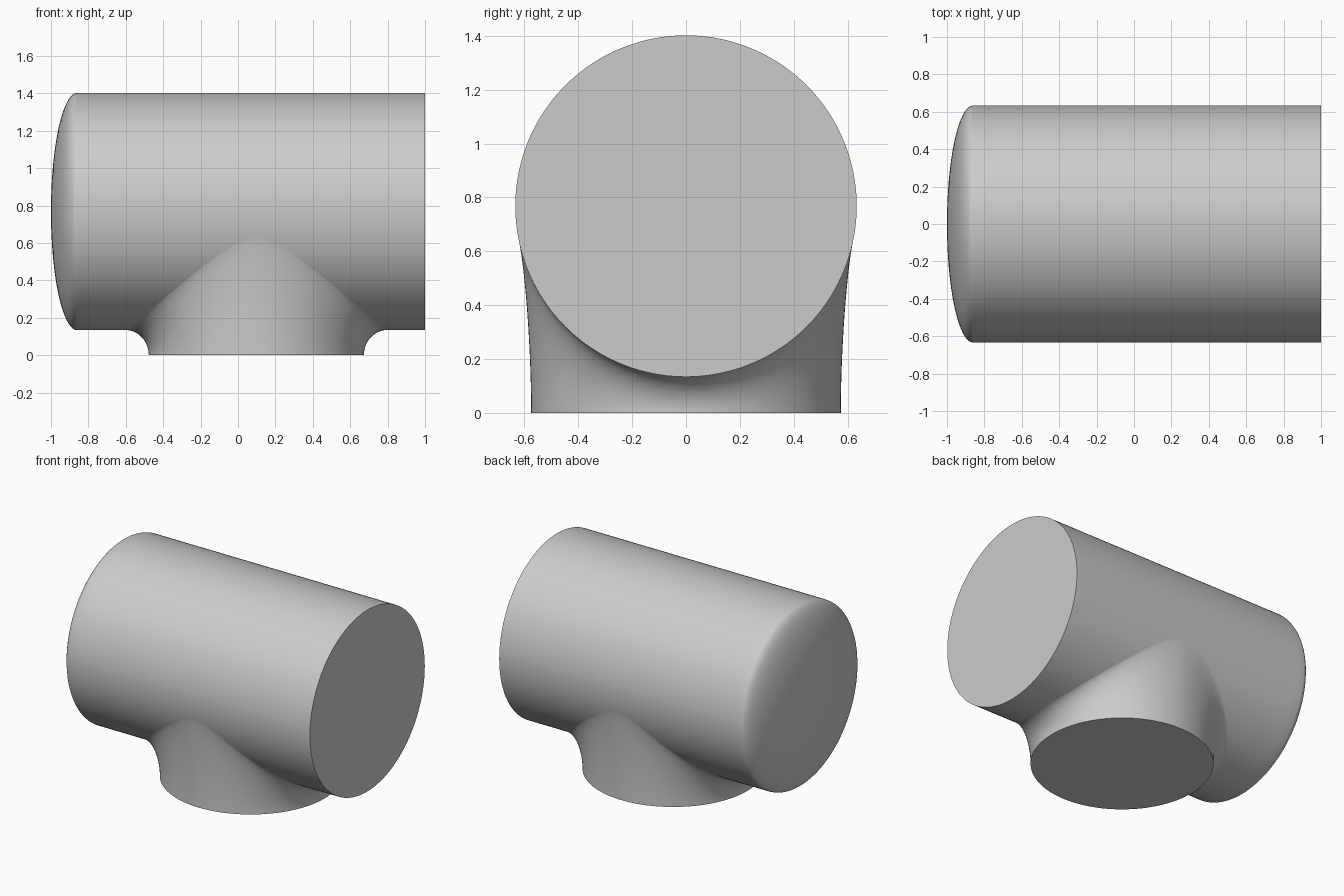
import bpy, bmesh, math
from mathutils import Vector

if "Cube" in bpy.data.objects:
    bpy.data.objects.remove(bpy.data.objects["Cube"])

R, AXIS_Z = 0.634, 0.768          # main run
BRANCH_X, BRANCH_R = 0.098, 0.575  # branch outlet
DOME = 0.14

grey = bpy.data.materials.new("plain grey")
grey.use_nodes = True
colour = (0.6, 0.6, 0.6, 1)
grey.diffuse_color = colour
grey.node_tree.nodes["Principled BSDF"].inputs["Base Color"].default_value = colour


def loft(name, rings, cap_first=False, cap_last=False):
    """Skin a list of closed rings of points and smooth the result."""
    bm = bmesh.new()
    vs = [[bm.verts.new(p) for p in ring] for ring in rings]
    n = len(vs[0])
    for a, b in zip(vs, vs[1:]):
        for i in range(n):
            j = (i + 1) % n
            bm.faces.new((a[i], a[j], b[j], b[i]))
    if cap_first:
        bm.faces.new(vs[0][::-1])
    if cap_last:
        bm.faces.new(vs[-1])
    bmesh.ops.recalc_face_normals(bm, faces=bm.faces)
    mesh = bpy.data.meshes.new(name)
    bm.to_mesh(mesh)
    bm.free()
    mesh.materials.append(grey)
    obj = bpy.data.objects.new(name, mesh)
    bpy.context.collection.objects.link(obj)
    bpy.ops.object.select_all(action="DESELECT")
    obj.select_set(True)
    bpy.context.view_layer.objects.active = obj
    bpy.ops.object.shade_smooth_by_angle(angle=math.radians(35))
    return obj


def angles(n):
    return [2 * math.pi * i / n for i in range(n)]


# Main run: flat at one end, shallow elliptical dome at the other
profile = [(-1 + DOME * (1 - math.cos(t)), R * math.sin(t))
           for t in (math.pi / 2 * k / 24 for k in range(1, 25))]
profile += [(x / 10, R) for x in range(-8, 11, 2)]
loft("main_run", [[(x, r * math.cos(a), AXIS_Z + r * math.sin(a)) for a in angles(192)]
                  for x, r in profile], cap_first=True, cap_last=True)


# Branch outlet: each strip rises from the round base and blends tangent to the run
def blend_strip(a):
    c, s = math.cos(a), math.sin(a)
    base = Vector((BRANCH_X + BRANCH_R * c, BRANCH_R * s, 0))
    y = 0.621 * s
    drop = math.sqrt((R - 0.0006) ** 2 - y * y)
    end = Vector((BRANCH_X + 0.70 * c, y, AXIS_Z - drop))
    corner = Vector((base.x, base.y, end.z + y / drop * (base.y - y)))
    p1, p2 = base.lerp(corner, 0.55), end.lerp(corner, 0.55)
    return [base * (1 - t) ** 3 + p1 * 3 * t * (1 - t) ** 2
            + p2 * 3 * t * t * (1 - t) + end * t ** 3
            for t in (k / 24 for k in range(25))]


strips = [blend_strip(a) for a in angles(160)]
loft("branch_outlet", list(zip(*strips)), cap_first=True)
